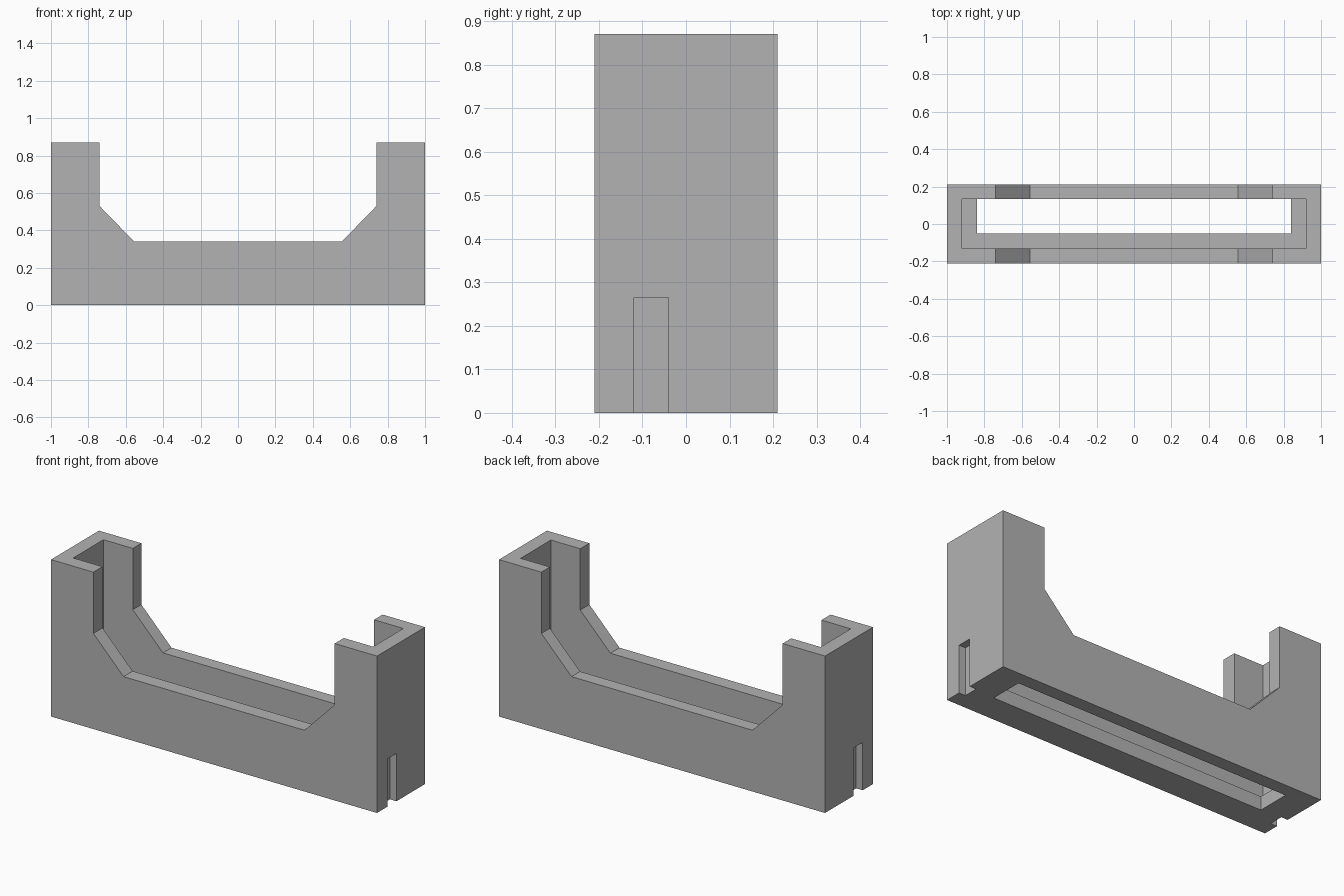
import bpy
import bmesh

cube = bpy.data.objects.get("Cube")
if cube:
    bpy.data.objects.remove(cube, do_unlink=True)

# Single matte grey
grey = bpy.data.materials.new("plain grey")
grey.use_nodes = True
colour = (0.45, 0.45, 0.45, 1)
grey.diffuse_color = colour
grey.node_tree.nodes["Principled BSDF"].inputs["Base Color"].default_value = colour

HALF_X, HALF_Y, HEIGHT = 1.0, 0.21, 0.87
WALL = 0.08
FLOOR = 0.075


def add_object(name, bm):
    bmesh.ops.recalc_face_normals(bm, faces=bm.faces)
    mesh = bpy.data.meshes.new(name)
    bm.to_mesh(mesh)
    bm.free()
    mesh.materials.append(grey)
    obj = bpy.data.objects.new(name, mesh)
    bpy.context.collection.objects.link(obj)
    return obj


def box(name, x0, x1, y0, y1, z0, z1):
    bm = bmesh.new()
    bmesh.ops.create_cube(bm, size=1)
    for v in bm.verts:
        v.co = (x1 if v.co.x > 0 else x0,
                y1 if v.co.y > 0 else y0,
                z1 if v.co.z > 0 else z0)
    return add_object(name, bm)


def cut(target, cutter):
    mod = target.modifiers.new("cut", "BOOLEAN")
    mod.operation = "DIFFERENCE"
    mod.solver = "EXACT"
    mod.object = cutter
    bpy.context.view_layer.objects.active = target
    bpy.ops.object.modifier_apply(modifier=mod.name)
    bpy.data.objects.remove(cutter, do_unlink=True)


# Outer body: mirrored front profile with raised ends, extruded in depth
right = [(HALF_X, 0), (HALF_X, HEIGHT), (0.74, HEIGHT), (0.74, 0.53), (0.555, 0.34)]
outline = right + [(-x, z) for x, z in reversed(right)]
bm = bmesh.new()
face = bm.faces.new([bm.verts.new((x, -HALF_Y, z)) for x, z in outline])
extruded = bmesh.ops.extrude_face_region(bm, geom=[face])["geom"]
bmesh.ops.translate(bm, vec=(0, 2 * HALF_Y, 0),
                    verts=[g for g in extruded if isinstance(g, bmesh.types.BMVert)])
body = add_object("holder_body", bm)

# Inner cavity above the floor ledge
inner = HALF_X - WALL
cut(body, box("cavity_cutter", -inner, inner, -0.13, 0.135, FLOOR, 1))

# Opening through the floor, flush with the back wall
opening = inner - WALL
cut(body, box("opening_cutter", -opening, opening, -0.05, 0.135, -0.1, 0.2))

# Shallow slot low on each end
for side in (-1, 1):
    x0, x1 = sorted((side * (HALF_X - WALL / 2), side * 1.1))
    cut(body, box("slot_cutter", x0, x1, -0.12, -0.04, -0.1, 0.265))
